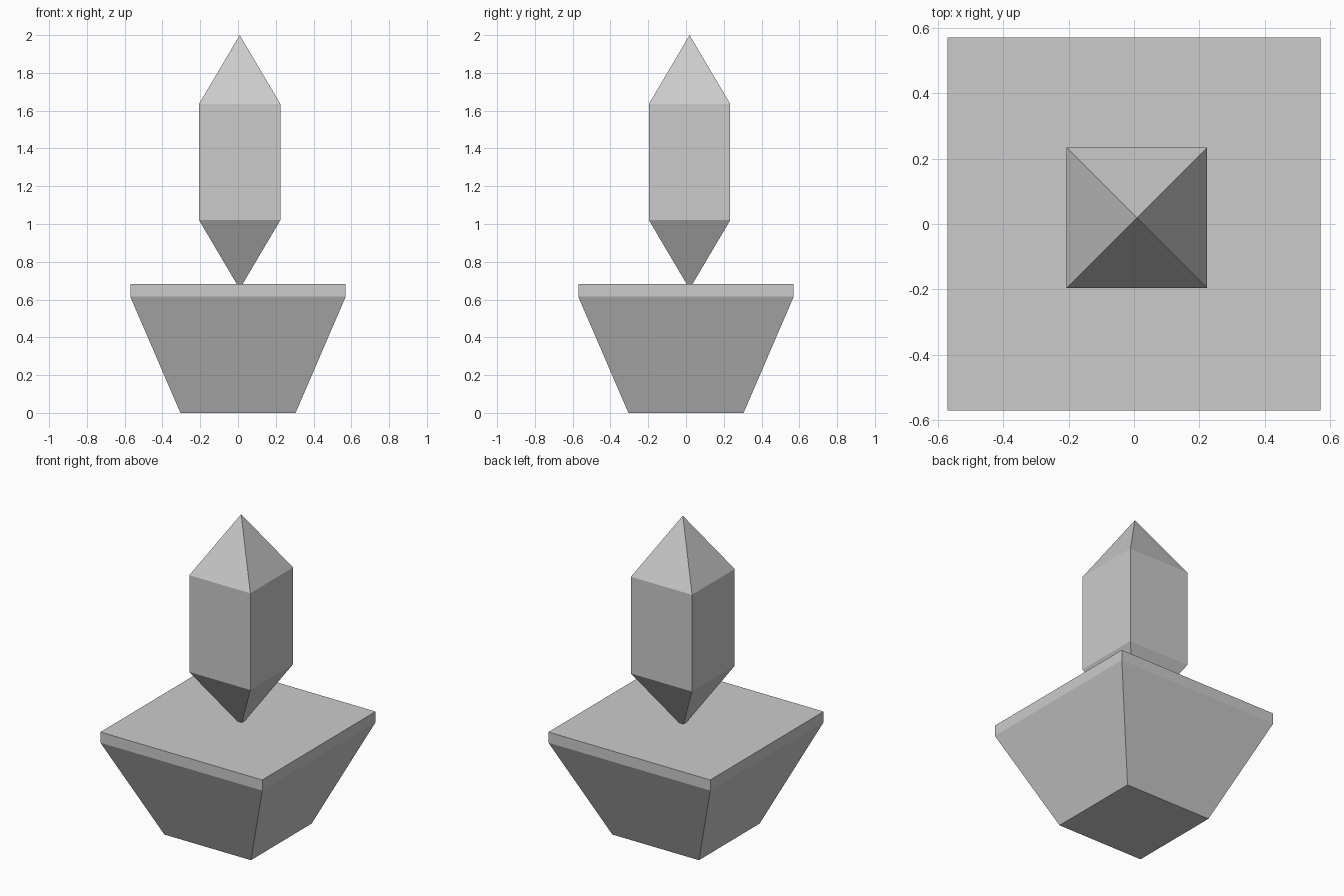
import bpy, bmesh

if "Cube" in bpy.data.objects:
    bpy.data.objects.remove(bpy.data.objects["Cube"])


def square_loft(name, sections, cx=0.0, cy=0.0):
    """Stack square sections (half width, z); a half width of 0 makes a point."""
    bm = bmesh.new()
    rings = []
    for h, z in sections:
        corners = [(0, 0)] if h == 0 else [(-h, -h), (h, -h), (h, h), (-h, h)]
        rings.append([bm.verts.new((cx + x, cy + y, z)) for x, y in corners])
    for a, b in zip(rings, rings[1:]):
        for i in range(4):
            j = (i + 1) % 4
            if len(a) == 1:
                bm.faces.new((a[0], b[j], b[i]))
            elif len(b) == 1:
                bm.faces.new((a[i], a[j], b[0]))
            else:
                bm.faces.new((a[i], a[j], b[j], b[i]))
    for ring in (rings[0], rings[-1]):
        if len(ring) == 4:
            bm.faces.new(ring)
    bmesh.ops.recalc_face_normals(bm, faces=bm.faces)
    mesh = bpy.data.meshes.new(name)
    bm.to_mesh(mesh)
    bm.free()
    obj = bpy.data.objects.new(name, mesh)
    bpy.context.collection.objects.link(obj)
    return obj


# Tapered pedestal with a straight rim
square_loft("pedestal", [(0.305, 0), (0.57, 0.615), (0.57, 0.683)])

# Pointed crystal, slightly off centre, its lower tip sunk into the pedestal
square_loft("crystal", [(0, 0.656), (0.215, 1.02), (0.215, 1.636), (0, 2.0)],
            cx=0.009, cy=0.019)
